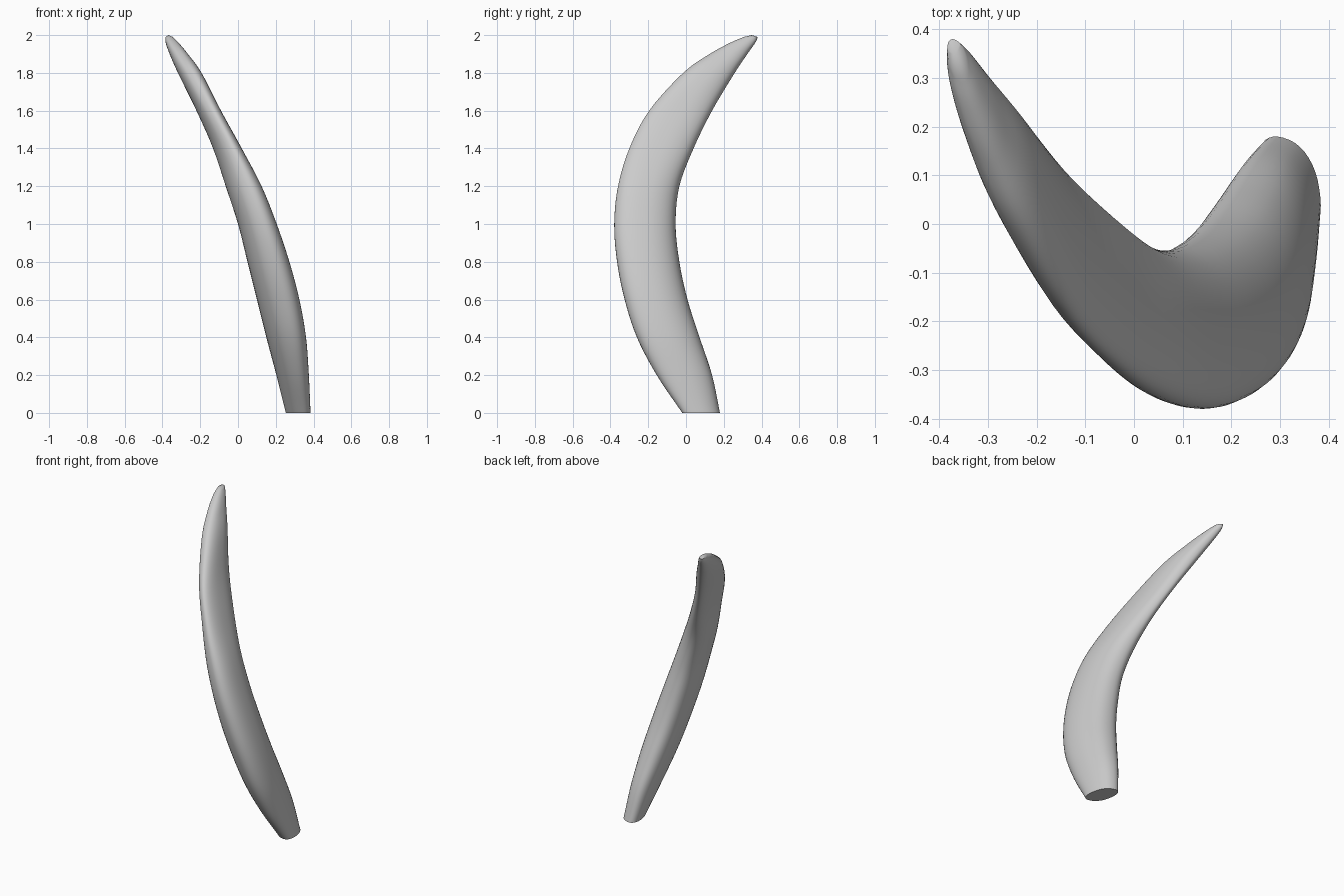
import bpy, bmesh, math
from mathutils import Vector

cube = bpy.data.objects.get("Cube")
if cube:
    bpy.data.objects.remove(cube, do_unlink=True)

# Level sections: height, x range, y range, diagonal lean of the oval
SECTIONS = [
    (0.0, .253, .384, -.02, .18, -.38),
    (0.2, .203, .375, -.155, .138, -.3),
    (0.4, .15, .36, -.26, .072, -.28),
    (0.6, .10, .325, -.325, .008, -.28),
    (0.8, .05, .272, -.365, -.035, -.28),
    (1.0, 0, .205, -.38, -.055, -.3),
    (1.2, -.065, .125, -.36, -.035, -.36),
    (1.4, -.132, .02, -.30, .04, -.43),
    (1.6, -.22, -.09, -.195, .138, -.45),
    (1.8, -.318, -.193, -.015, .258, -.42),
    (1.9, -.362, -.265, .125, .325, -.42),
    (1.96, -.383, -.315, .235, .367, -.4),
    (1.99, -.384, -.345, .305, .38, -.4),
]
TIP = (-.368, .348, 2)
SIDES = 40
STEPS = 5
FULLNESS = .9


def blend(p, q, r, s, t):
    """Smooth curve through q and r."""
    return q + (r - p) * t / 2 + (p * 2 - q * 5 + r * 4 - s) * t**2 / 2 \
        + (q * 3 - p - r * 3 + s) * t**3 / 2


def smooth_sections():
    keys = [Vector(s) for s in SECTIONS]
    last = len(keys) - 1
    for i in range(last):
        p = keys[i - 1] if i else keys[0] * 2 - keys[1]
        s = keys[i + 2] if i + 2 <= last else keys[last] * 2 - keys[i]
        for k in range(STEPS):
            yield blend(p, keys[i], keys[i + 1], s, k / STEPS)
    yield keys[last]


def fuller(value):
    """Push an oval slightly towards a rounded box."""
    return math.copysign(abs(value) ** FULLNESS, value)


def add_ring(bm, section):
    z, left, right, front, back, lean = section
    ring = []
    for i in range(SIDES):
        a = math.tau * i / SIDES
        across = fuller(math.cos(a))
        along = fuller(math.sin(a + math.asin(lean)))
        x = (left + right + (right - left) * across) / 2
        y = (front + back + (back - front) * along) / 2
        ring.append(bm.verts.new((x, y, z)))
    return ring


# Curved, tapering horn with a flat cut base and a rounded tip
bm = bmesh.new()
rings = [add_ring(bm, s) for s in smooth_sections()]
tip = bm.verts.new(TIP)
bm.faces.new(rings[0][::-1])
for low, high in zip(rings, rings[1:]):
    for i in range(SIDES):
        j = (i + 1) % SIDES
        bm.faces.new((low[i], low[j], high[j], high[i]))
for i in range(SIDES):
    bm.faces.new((rings[-1][i], rings[-1][(i + 1) % SIDES], tip))
bmesh.ops.recalc_face_normals(bm, faces=bm.faces)
mesh = bpy.data.meshes.new("horn")
bm.to_mesh(mesh)
bm.free()
horn = bpy.data.objects.new("horn", mesh)
bpy.context.collection.objects.link(horn)

# Plain grey finish
grey = bpy.data.materials.new("light grey")
grey.use_nodes = True
colour = (.6, .6, .6, 1)
grey.diffuse_color = colour
grey.node_tree.nodes["Principled BSDF"].inputs["Base Color"].default_value = colour
mesh.materials.append(grey)

# Smooth sides, crisp base edge
bpy.context.view_layer.objects.active = horn
horn.select_set(True)
bpy.ops.object.shade_smooth_by_angle(angle=math.radians(50))
